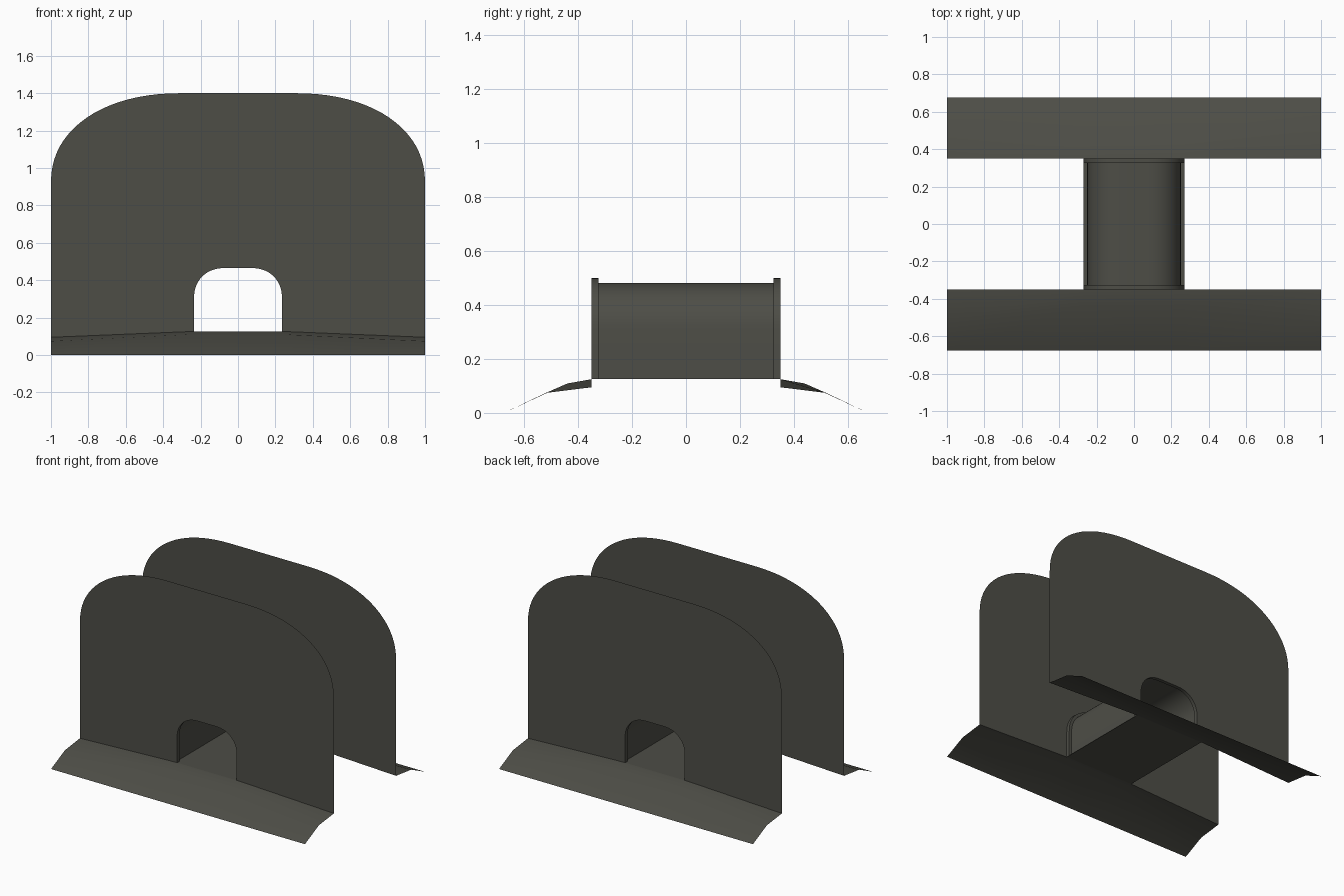
import bpy, bmesh, math

if "Cube" in bpy.data.objects:
    bpy.data.objects.remove(bpy.data.objects["Cube"])

mat = bpy.data.materials.new("dark_olive_grey")
mat.diffuse_color = (0.075, 0.075, 0.062, 1)
mat.use_nodes = True
mat.node_tree.nodes["Principled BSDF"].inputs["Base Color"].default_value = mat.diffuse_color

WALL_Y = 0.35     # wall planes
FLOOR_Z = 0.125   # tunnel floor height
END_Z = 0.095     # wall foot height at the far ends
HOLE = 0.27       # half width of the wall opening


def outline(half, base, spring, top, flat, n=20):
    """Rounded arch from left foot to right foot as (x, z)."""
    right = []
    for i in range(n + 1):
        a = math.pi / 2 * i / n
        right.append((flat + (half - flat) * math.cos(a) ** 0.92,
                      spring + (top - spring) * math.sin(a) ** 0.92))
    right = [(half, base)] + right
    return [(-x, z) for x, z in right] + right[::-1]


def arch(half, top):
    return outline(half, FLOOR_Z, 0.305, top, 0.07, 14)


def make(name, verts, faces):
    bm = bmesh.new()
    vs = [bm.verts.new(v) for v in verts]
    for f in faces:
        bm.faces.new([vs[i] for i in f])
    me = bpy.data.meshes.new(name)
    bm.normal_update()
    bm.to_mesh(me)
    bm.free()
    me.materials.append(mat)
    ob = bpy.data.objects.new(name, me)
    bpy.context.collection.objects.link(ob)
    bpy.ops.object.select_all(action='DESELECT')
    ob.select_set(True)
    bpy.context.view_layer.objects.active = ob
    bpy.ops.object.shade_smooth_by_angle(angle=math.radians(20))
    return ob


def loft(name, loops, closed=False):
    """Skin between equal length loops; closed joins last loop to first."""
    n = len(loops[0])
    verts = [p for lp in loops for p in lp]
    rows = len(loops)
    faces = []
    for r in range(rows if closed else rows - 1):
        a, b = r * n, ((r + 1) % rows) * n
        faces += [(a + i, a + i + 1, b + i + 1, b + i) for i in range(n - 1)]
    if closed:  # cap the feet
        faces += [tuple(r * n for r in range(rows))[::-1],
                  tuple(r * n + n - 1 for r in range(rows))]
    return make(name, verts, faces)


for side, s in (("front", -1), ("back", 1)):
    # thin end wall with arched opening
    pts = outline(1.0, END_Z, 0.92, 1.40, 0.30) + arch(HOLE, 0.50)[::-1]
    idx = list(range(len(pts)))
    make(side + "_wall", [(x, s * WALL_Y, z) for x, z in pts],
         [idx[::-s]])

    # raised rim round the opening
    y0, y1 = s * WALL_Y, s * (WALL_Y - 0.025)
    loft(side + "_arch_rim",
         [[(x, y, z) for x, z in arch(h, t)] for h, t, y in
          ((0.235, 0.465, y0), (HOLE, 0.50, y0),
           (HOLE, 0.50, y1), (0.235, 0.465, y1))][::s], closed=True)

    # sloping apron, folded along its length
    xs = (-1, -HOLE, HOLE, 1)
    rows = [[(x, s * (0.52 if abs(x) == 1 else 0.44),
              0.074 if abs(x) == 1 else 0.109) for x in xs],
            [(x, s * WALL_Y, END_Z if abs(x) == 1 else FLOOR_Z) for x in xs]]
    rows.insert(0, [(x, s * 0.675, 0) for x in xs])
    loft(side + "_apron", rows[::-s])

# tunnel lining and floor
loft("tunnel_lining", [[(x, y, z) for x, z in arch(0.25, 0.482)]
                       for y in (-0.33, 0.33)])
make("tunnel_floor", [(-HOLE, -WALL_Y, FLOOR_Z), (HOLE, -WALL_Y, FLOOR_Z),
                      (HOLE, WALL_Y, FLOOR_Z), (-HOLE, WALL_Y, FLOOR_Z)],
     [(0, 1, 2, 3)])
